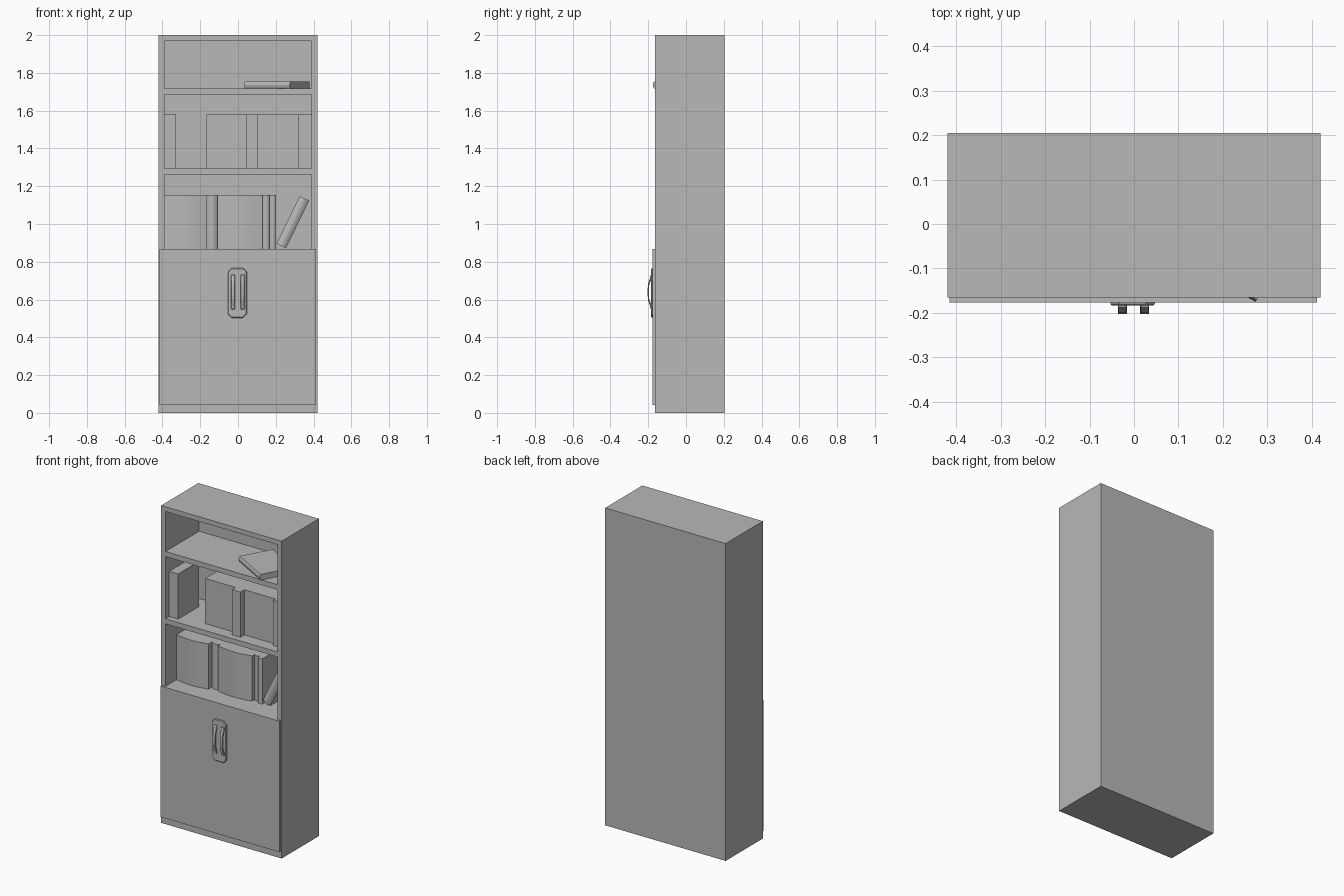
import bpy
import bmesh
from math import cos, pi, radians
from mathutils import Matrix, Vector

if "Cube" in bpy.data.objects:
    bpy.data.objects.remove(bpy.data.objects["Cube"], do_unlink=True)

grey = bpy.data.materials.new("plain grey")
grey.use_nodes = True
colour = (0.48, 0.48, 0.48, 1)
grey.diffuse_color = colour
grey.node_tree.nodes["Principled BSDF"].inputs["Base Color"].default_value = colour


def finish(name, bm, matrix=Matrix(), smooth=False):
    bmesh.ops.recalc_face_normals(bm, faces=bm.faces)
    mesh = bpy.data.meshes.new(name)
    bm.to_mesh(mesh)
    bm.free()
    mesh.materials.append(grey)
    obj = bpy.data.objects.new(name, mesh)
    bpy.context.collection.objects.link(obj)
    obj.matrix_world = matrix
    bpy.ops.object.select_all(action="DESELECT")
    obj.select_set(True)
    bpy.context.view_layer.objects.active = obj
    if smooth:
        bpy.ops.object.shade_smooth_by_angle(angle=radians(35))
    return obj


def box(name, x0, x1, y0, y1, z0, z1):
    bm = bmesh.new()
    bmesh.ops.create_cube(bm, size=1)
    for v in bm.verts:
        v.co = Vector(((x0, x1)[v.co.x > 0], (y0, y1)[v.co.y > 0], (z0, z1)[v.co.z > 0]))
    return finish(name, bm)


def prism(bm, points, offset):
    # Extrude a closed outline along an offset
    face = bm.faces.new([bm.verts.new(p) for p in points])
    new = bmesh.ops.extrude_face_region(bm, geom=[face])["geom"]
    verts = [g for g in new if isinstance(g, bmesh.types.BMVert)]
    bmesh.ops.translate(bm, verts=verts, vec=offset)


# Carcass with three open compartments
FRONT, BACK = -0.165, 0.205
carcass = box("cabinet_carcass", -0.42, 0.42, FRONT, BACK, 0, 2)
for low, high in ((0.868, 1.262), (1.294, 1.686), (1.718, 1.97)):
    cutter = box("compartment_cutter", -0.39, 0.39, FRONT - 0.1, BACK - 0.035, low, high)
    cutter.hide_render = True
    cut = carcass.modifiers.new("compartment", "BOOLEAN")
    cut.operation = "DIFFERENCE"
    cut.solver = "EXACT"
    cut.object = cutter
    bpy.context.view_layer.objects.active = carcass
    bpy.ops.object.modifier_apply(modifier=cut.name)
    bpy.data.objects.remove(cutter, do_unlink=True)

# Lower door
box("lower_door", -0.415, 0.412, -0.177, FRONT, 0.043, 0.868)

# Handle plate with clipped corners and a bevelled rim
HX, HZ, HW, HH, CLIP = -0.003, 0.635, 0.05, 0.132, 0.02
corners = [(-HW, CLIP - HH), (CLIP - HW, -HH), (HW - CLIP, -HH), (HW, CLIP - HH),
           (HW, HH - CLIP), (HW - CLIP, HH), (CLIP - HW, HH), (-HW, HH - CLIP)]
bm = bmesh.new()
prism(bm, [(HX + x, -0.177, HZ + z) for x, z in corners], (0, -0.007, 0))
rim = [e for e in bm.edges if all(v.co.y < -0.18 for v in e.verts)]
bmesh.ops.bevel(bm, geom=rim, offset=0.004, segments=1, affect="EDGES")
finish("handle_plate", bm)

# Pair of arched grips
outer = [(-0.092, -0.182), (-0.09, -0.188), (-0.068, -0.192), (-0.05, -0.2), (-0.02, -0.203)]
inner = [(-0.072, -0.182), (-0.055, -0.188), (-0.04, -0.194), (-0.018, -0.197)]
arch = outer + [(-z, y) for z, y in reversed(outer)]
arch += [(-z, y) for z, y in inner] + inner[::-1]
for side, x in (("right", -0.026), ("left", 0.024)):
    bm = bmesh.new()
    prism(bm, [(x - 0.01, y, HZ + 0.005 + z) for z, y in arch], (0.02, 0, 0))
    bmesh.ops.bevel(bm, geom=[e for e in bm.edges if abs(e.verts[0].co.x - e.verts[1].co.x) < 0.001],
                    offset=0.0015, segments=1, affect="EDGES")
    finish(side + "_grip", bm, smooth=True)


def book(name, width, height, matrix, bulge=0.0, depth=0.21):
    # Spine faces -y, with an optional rounded bulge
    steps = 10 if bulge else 1
    outline = []
    for i in range(steps + 1):
        t = 2 * i / steps - 1
        outline.append((t * width / 2, -bulge * cos(t * pi / 2), 0))
    outline += [(width / 2, depth, 0), (-width / 2, depth, 0)]
    bm = bmesh.new()
    prism(bm, outline, (0, 0, height))
    finish(name, bm, matrix, smooth=bulge > 0)


# Flat books on the middle shelf, then rounded ones below: left, right, setback
rows = [("middle_shelf_book", 1.294, 0,
         [(-0.39, -0.328, 0.037), (-0.167, 0.045, 0.077), (0.045, 0.104, 0.04),
          (0.104, 0.321, 0.08), (0.321, 0.389, 0.057)]),
        ("lower_shelf_book", 0.868, 0.015,
         [(-0.389, -0.167, 0.11), (-0.167, -0.108, 0.145), (-0.108, 0.13, 0.12),
          (0.13, 0.167, 0.145), (0.167, 0.2, 0.125)])]
for name, z, bulge, books in rows:
    for i, (x0, x1, setback) in enumerate(books, 1):
        place = Matrix.Translation(((x0 + x1) / 2, FRONT + setback, z))
        book(f"{name}_{i}", x1 - x0, 0.285, place, min(bulge, (x1 - x0) / 4))

# Leaning book
lean = Matrix.Translation((0.229, FRONT + 0.125, 0.884)) @ Matrix.Rotation(radians(26), 4, "Y")
book("leaning_book", 0.056, 0.28, lean, 0.012)

# Book lying flat on the top shelf, turned on the board
spine = Vector((0.872, -0.489, 0))
into = Vector((0.489, 0.872, 0))
lying = Matrix((into.cross(spine), into, spine)).transposed().to_4x4()
book("lying_book", 0.036, 0.276, Matrix.Translation((0.036, -0.035, 1.736)) @ lying, 0.006)
